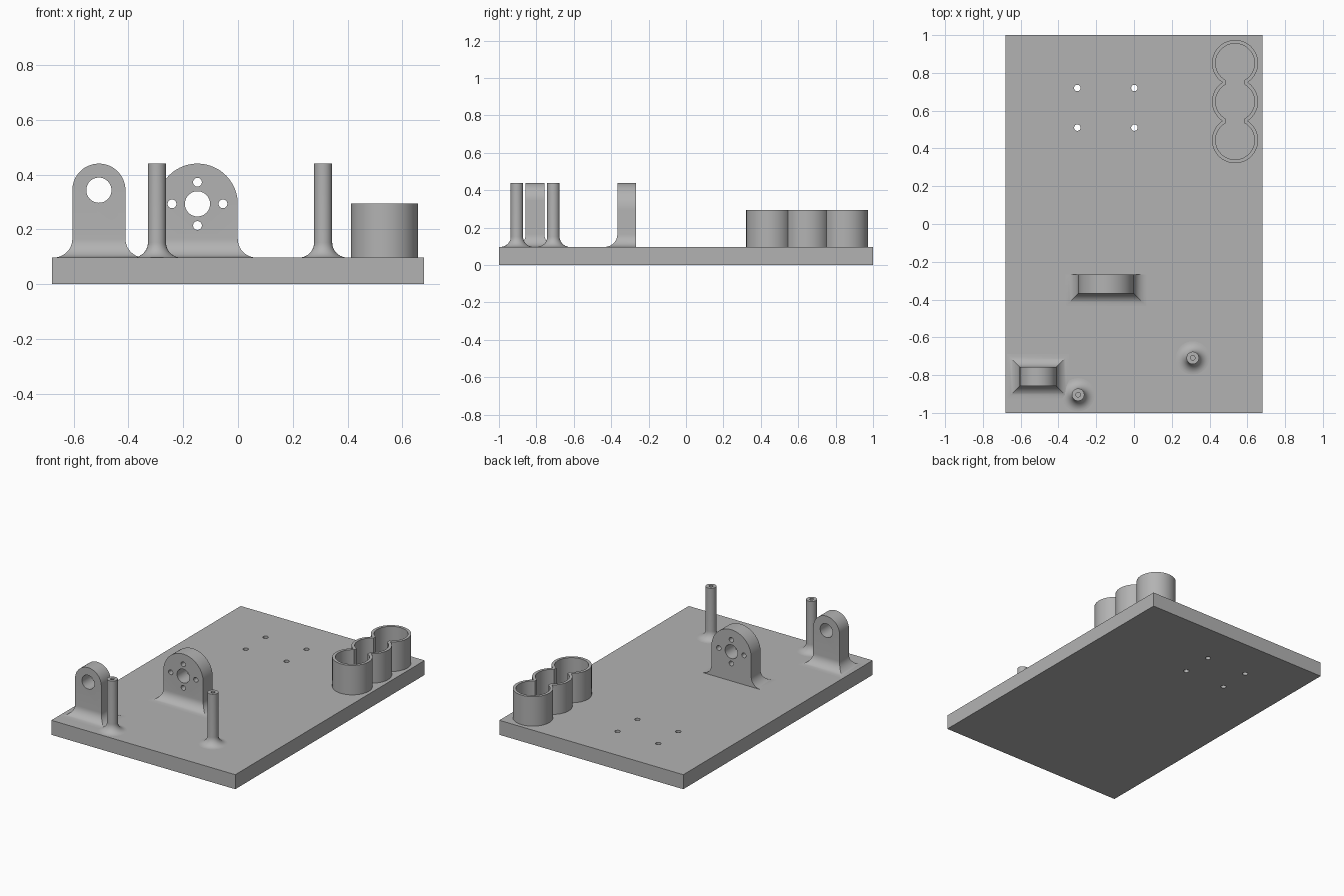
import bpy, bmesh
from math import sin, cos, asin, sqrt, pi, radians

cube = bpy.data.objects.get("Cube")
if cube:
    bpy.data.objects.remove(cube, do_unlink=True)

TOP = 0.097      # plate surface
TALL = 0.44      # top of the brackets and posts

grey = bpy.data.materials.new("grey_plastic")
grey.use_nodes = True
grey.diffuse_color = (0.45, 0.45, 0.45, 1)
grey.node_tree.nodes["Principled BSDF"].inputs["Base Color"].default_value = (0.45, 0.45, 0.45, 1)


def make_object(name, bm):
    bmesh.ops.remove_doubles(bm, verts=bm.verts, dist=1e-5)
    bmesh.ops.recalc_face_normals(bm, faces=bm.faces)
    mesh = bpy.data.meshes.new(name)
    bm.to_mesh(mesh)
    bm.free()
    mesh.materials.append(grey)
    obj = bpy.data.objects.new(name, mesh)
    bpy.context.collection.objects.link(obj)
    return obj


def ring(bm, points):
    return [bm.verts.new(p) for p in points]


def bridge(bm, a, b, closed=True):
    n = len(a)
    for i in range(n if closed else n - 1):
        j = (i + 1) % n
        bm.faces.new((a[i], a[j], b[j], b[i]))


def drill(obj, holes, axis, length):
    """Cut round holes, given as (centre, radius), along y or z."""
    bm = bmesh.new()
    for (x, y, z), r in holes:
        loops = []
        for d in (-length, length):
            pts = []
            for k in range(40):
                u, v = r * cos(k * pi / 20), r * sin(k * pi / 20)
                pts.append((x + u, y + d, z + v) if axis == "y" else (x + u, y + v, z + d))
            loops.append(ring(bm, pts))
            bm.faces.new(loops[-1])
        bridge(bm, *loops)
    cutter = make_object(obj.name + "_cutter", bm)
    mod = obj.modifiers.new("holes", "BOOLEAN")
    mod.object, mod.solver = cutter, "EXACT"
    bpy.context.view_layer.update()
    deps = bpy.context.evaluated_depsgraph_get()
    cut = bpy.data.meshes.new_from_object(obj.evaluated_get(deps))
    obj.modifiers.clear()
    obj.data = cut
    bpy.data.objects.remove(cutter, do_unlink=True)


def fillet(r, steps=10):
    """Offsets and heights of a concave fillet, from the foot upwards."""
    return [(r - r * sin(k * pi / 2 / steps), r - r * cos(k * pi / 2 / steps))
            for k in range(steps + 1)]


def bracket(name, x, radius, y0, y1, back_flare):
    """Arched upright on a flared foot with mitred corners."""
    bm = bmesh.new()
    r = 0.068
    rings = []
    for off, h in [(r, -0.005)] + fillet(r):
        xa, xb = x - radius - off, x + radius + off
        ya, yb = y0 - off, y1 + off * back_flare
        z = TOP + h
        rings.append(ring(bm, [(xa, ya, z), (xb, ya, z), (xb, yb, z), (xa, yb, z)]))
    for a, b in zip(rings, rings[1:]):
        bridge(bm, a, b)
    bm.faces.new(rings[0])
    zc = TALL - radius
    outline = [(x + radius, TOP + r)]
    outline += [(x + radius * cos(k * pi / 40), zc + radius * sin(k * pi / 40)) for k in range(41)]
    outline += [(x - radius, TOP + r)]
    front, back = (ring(bm, [(px, y, pz) for px, pz in outline]) for y in (y0, y1))
    bridge(bm, front, back, closed=False)
    bm.faces.new(front)
    bm.faces.new(back)
    return make_object(name, bm)


def post(name, x, y):
    """Round post with a flared foot and a screw hole in its top."""
    bm = bmesh.new()
    r, hole, bottom, n = 0.033, 0.012, TALL - 0.1, 40
    profile = [(r + off, TOP + h) for off, h in fillet(0.055)]
    profile += [(r, TALL), (hole, TALL), (hole, bottom)]
    profile.insert(0, (r + 0.055, TOP - 0.005))
    rings = [ring(bm, [(x + pr * cos(2 * pi * k / n), y + pr * sin(2 * pi * k / n), z)
                       for k in range(n)]) for pr, z in profile]
    for a, b in zip(rings, rings[1:]):
        bridge(bm, a, b)
    bm.faces.new(rings[0])
    bm.faces.new(rings[-1])
    return make_object(name, bm)


def cup_outline(radius, neck, x, centres, steps=32):
    """Outline of circles in a row, joined by necks of the given half width."""
    a = asin(neck / radius)
    side = []
    for i, cy in enumerate(centres):
        start = -pi / 2 + (a if i else 0)
        end = pi / 2 - (a if i < len(centres) - 1 else 0)
        for k in range(steps + 1):
            t = start + (end - start) * k / steps
            side.append((radius * cos(t), cy + radius * sin(t)))
    return [(x + u, v) for u, v in side] + [(x - u, v) for u, v in side[-2:0:-1]]


# Base plate with four screw holes
bm = bmesh.new()
bmesh.ops.create_cube(bm, size=1)
for v in bm.verts:
    v.co.x *= 1.36
    v.co.y *= 2
    v.co.z = (v.co.z + 0.5) * TOP
plate = make_object("base_plate", bm)
drill(plate, [((x, y, 0), 0.017) for x in (-0.3, 0.002) for y in (0.51, 0.72)], "z", 0.3)

# Small bearing bracket
bearing = bracket("bearing_bracket", -0.508, 0.097, -0.857, -0.757, 1)
drill(bearing, [((-0.508, -0.807, TALL - 0.097), 0.046)], "y", 0.3)

# Motor bracket: shaft hole and four screw holes, flush at the back
motor = bracket("motor_bracket", -0.148, 0.147, -0.367, -0.267, 0)
zc = TALL - 0.147
screws = [(0.093, 0), (-0.093, 0), (0, 0.079), (0, -0.079)]
drill(motor, [((-0.148, -0.317, zc), 0.046)]
      + [((-0.148 + u, -0.317, zc + v), 0.016) for u, v in screws], "y", 0.3)

# Posts
posts = [post("left_post", 0.311, -0.709), post("right_post", -0.296, -0.904)]

# Row of three joined cups
bm = bmesh.new()
centres = [0.444, 0.648, 0.852]
outer = cup_outline(0.122, sqrt(0.122 ** 2 - 0.102 ** 2), 0.535, centres)
inner = cup_outline(0.103, 0.05, 0.535, centres)
walls = [ring(bm, [(x, y, z) for x, y in pts])
         for pts, z in ((outer, TOP - 0.005), (outer, 0.294), (inner, 0.294), (inner, TOP - 0.005))]
for i in range(4):
    bridge(bm, walls[i], walls[(i + 1) % 4])
cups = make_object("cup_row", bm)

# Smooth curved walls, keeping edges sharp
bpy.ops.object.select_all(action="DESELECT")
for obj in [plate, bearing, motor, cups] + posts:
    obj.select_set(True)
    bpy.context.view_layer.objects.active = obj
bpy.ops.object.shade_smooth_by_angle(angle=radians(30))
